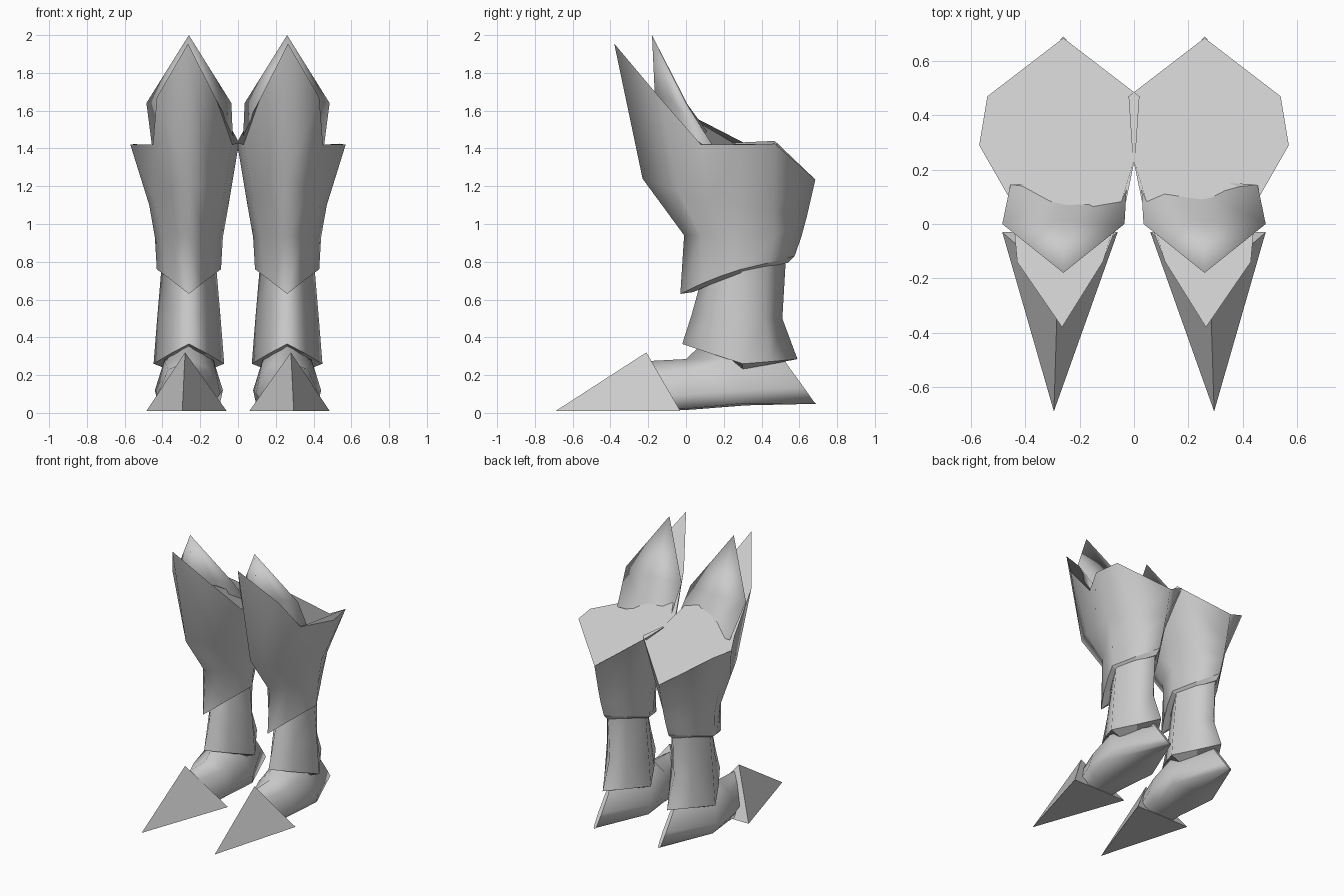
import bpy, bmesh

if "Cube" in bpy.data.objects:
    bpy.data.objects.remove(bpy.data.objects["Cube"])

metal = bpy.data.materials.new("plain_grey")
metal.diffuse_color = (0.6, 0.6, 0.6, 1)
metal.use_nodes = True
metal.node_tree.nodes["Principled BSDF"].inputs["Base Color"].default_value = metal.diffuse_color
CX = 0.26  # centre line of one leg


def finish(name, bm):
    """Turn the bmesh into an object mirrored to the other leg."""
    bmesh.ops.recalc_face_normals(bm, faces=bm.faces)
    for e in bm.edges:  # smooth walls, sharp rims around flat caps
        e.smooth = all(f.smooth for f in e.link_faces)
    me = bpy.data.meshes.new(name)
    bm.to_mesh(me)
    bm.free()
    ob = bpy.data.objects.new(name, me)
    bpy.context.collection.objects.link(ob)
    me.materials.append(metal)
    mod = ob.modifiers.new("other_leg", 'MIRROR')
    mod.use_mirror_merge = False
    return ob


def full(half):
    """Half ring (offset, y, z), first and last on the centre line -> closed ring."""
    pts = [(CX + x, y, z) for x, y, z in half]
    return pts + [(CX - x, y, z) for x, y, z in half[-2:0:-1]]


def add_ring(bm, pts):
    return [bm.verts.new(p) for p in pts]


def bridge(bm, rings):
    for a, b in zip(rings, rings[1:]):
        n = len(a)
        for i in range(n):
            j = (i + 1) % n
            bm.faces.new((a[i], a[j], b[j], b[i])).smooth = True


def cross_cap(bm, r):
    """Close a symmetric ring with strips running from side to side."""
    n, h = len(r), len(r) // 2
    bm.faces.new((r[0], r[1], r[n - 1]))
    for i in range(1, h - 1):
        bm.faces.new((r[i], r[i + 1], r[n - i - 1], r[n - i]))
    bm.faces.new((r[h - 1], r[h], r[h + 1]))


def loft(name, rings, lip=None):
    """Skin the rings; lip is an extra flat-shaded ring under the first one."""
    bm = bmesh.new()
    vr = [add_ring(bm, r) for r in rings]
    bridge(bm, vr)
    low = vr[0]
    if lip:
        low = add_ring(bm, lip)
        n = len(low)
        for i in range(n):
            j = (i + 1) % n
            bm.faces.new((low[i], low[j], vr[0][j], vr[0][i]))
    cross_cap(bm, low)
    bm.faces.new(vr[-1])
    return finish(name, bm)


# Flared upper cuff with a tall front point, pointed back and turned-in hem
loft("upper_cuff", [
    full([(0, -.03, .63), (.068, .08, .683), (.125, .19, .727), (.17, .29, .76),
          (.09, .44, .795), (0, .575, .83)]),
    full([(0, -.01, .94), (.08, .08, .94), (.14, .18, .93), (.18, .30, .93),
          (.10, .47, .93), (0, .61, .93)]),
    full([(0, -.23, 1.24), (.12, -.04, 1.17), (.18, .12, 1.12), (.21, .29, 1.10),
          (.14, .46, 1.08), (0, .64, 1.04)]),
    [(.265, -.38, 1.955), (.43, -.14, 1.67), (.45, .08, 1.42), (.57, .29, 1.42),
     (.54, .47, 1.425), (.26, .685, 1.235), (-.02, .47, 1.44), (-.005, .25, 1.43),
     (.03, .08, 1.42), (.115, -.14, 1.66)],
], lip=full([(0, .04, .64), (.055, .13, .68), (.10, .21, .71), (.14, .29, .74),
             (.075, .42, .77), (0, .54, .795)]))

# Leaf-shaped knee guard rising behind the cuff point
bm = bmesh.new()
tip = bm.verts.new((CX, -.18, 2.0))
wide = add_ring(bm, full([(0, -.165, 1.68), (.12, -.08, 1.66), (.225, 0, 1.64), (0, .01, 1.63)]))
base = add_ring(bm, [(.26, -.10, 1.40), (.38, -.02, 1.40), (.455, .145, 1.41), (.24, .12, 1.41),
                     (.025, .17, 1.41), (.13, -.02, 1.40)])
bridge(bm, [wide, base])
cross_cap(bm, base)
for i in range(6):
    bm.faces.new((wide[i], wide[(i + 1) % 6], tip)).smooth = True
finish("knee_guard", bm)

# Shin tube with a raised front hem
loft("shin", [
    full([(0, -.02, .365), (.095, .13, .315), (.187, .30, .26), (.09, .45, .272), (0, .59, .285)]),
    full([(0, .03, .52), (.085, .15, .51), (.168, .30, .50), (.08, .42, .50), (0, .51, .50)]),
    full([(0, .085, .72), (.075, .18, .74), (.145, .30, .77), (.075, .43, .80), (0, .53, .84)]),
], lip=full([(0, .10, .35), (.055, .18, .305), (.11, .30, .23), (.06, .41, .25), (0, .52, .28)]))

# Foot running from inside the toe cap back to the pointed heel
loft("foot", [
    full([(0, -.19, .275), (.04, -.175, .21), (.10, -.13, .09), (.10, -.10, .015), (0, -.10, .01)]),
    full([(0, 0, .285), (.11, .02, .23), (.165, .04, .10), (.11, .04, .025), (0, .04, .018)]),
    full([(0, .08, .36), (.13, .22, .28), (.18, .29, .12), (.165, .30, .05), (0, .32, .04)]),
    full([(0, .50, .31), (.012, .54, .25), (.014, .62, .14), (.01, .68, .055), (0, .69, .048)]),
])

# Faceted pyramid toe cap
bm = bmesh.new()
t = add_ring(bm, [(.295, -.69, .01), (.485, -.03, .01), (.06, -.03, .01), (.28, -.21, .32)])
for f in ((0, 1, 2), (0, 1, 3), (1, 2, 3), (2, 0, 3)):
    bm.faces.new([t[i] for i in f])
finish("toe_cap", bm)
